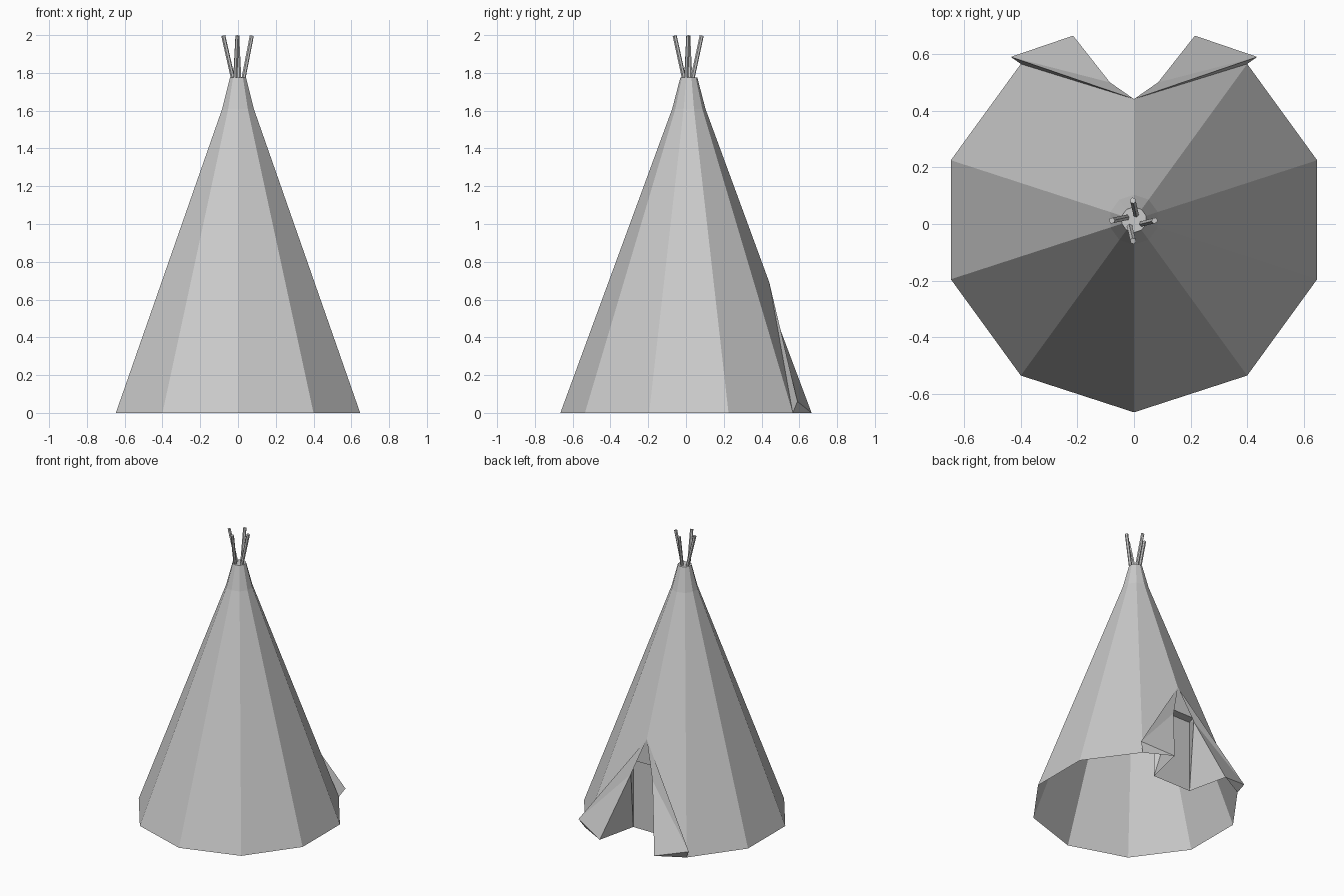
import bpy, bmesh, math
from mathutils import Vector

cube = bpy.data.objects.get("Cube")
if cube:
    bpy.data.objects.remove(cube, do_unlink=True)

grey = bpy.data.materials.new("canvas_grey")
grey.use_nodes = True
colour = (0.6, 0.6, 0.6, 1)
grey.diffuse_color = colour
grey.node_tree.nodes["Principled BSDF"].inputs["Base Color"].default_value = colour


def finish(name, bm):
    mesh = bpy.data.meshes.new(name)
    bm.normal_update()
    bm.to_mesh(mesh)
    bm.free()
    mesh.materials.append(grey)
    obj = bpy.data.objects.new(name, mesh)
    bpy.context.collection.objects.link(obj)
    return obj


def panels(name, polygons, point, facing):
    """Flat panels whose normals face towards (1) or away from (-1) a point."""
    bm = bmesh.new()
    for poly in polygons:
        face = bm.faces.new([bm.verts.new(p) for p in poly])
        face.normal_update()
        to_point = Vector(point) - face.calc_center_median()
        if face.normal.dot(to_point) * facing < 0:
            face.normal_flip()
    bmesh.ops.remove_doubles(bm, verts=bm.verts, dist=0.0005)
    return finish(name, bm)


def mirrored(p, side):
    return Vector((p[0] * side, p[1], p[2]))


# Cover: ten-sided hollow cone with a steeper neck
SIDES, DOOR = 10, 5
centre = Vector((0, 0.015, 0))
profile = [(0.68, 0), (0.088, 1.61), (0.045, 1.775)]


def ring_point(k, radius, z):
    a = math.tau * k / SIDES - math.pi / 2
    return centre + Vector((radius * math.cos(a), radius * math.sin(a), z))


bm = bmesh.new()
rings = [[bm.verts.new(ring_point(k, r, z)) for k in range(SIDES)] for r, z in profile]

# The rear corner is lifted up its ridge to open the doorway
door_vert = rings[0][DOOR]
door_vert.co = door_vert.co.lerp(rings[1][DOOR].co, 0.69 / 1.61)
peak = door_vert.co.copy()
rim = rings[0][DOOR - 1].co.copy()
for low, high in zip(rings, rings[1:]):
    for k in range(SIDES):
        n = (k + 1) % SIDES
        bm.faces.new((low[k], low[n], high[n], high[k]))
bm.faces.new(rings[-1])
finish("tent_cover", bm)

# Door flaps: folded outwards, one each side
fold = (0.085, 0.5, 0.44)
tip = (0.215, 0.665, 0)
corner = (0.435, 0.59, 0.06)
for side, name in ((1, "left_door_flap"), (-1, "right_door_flap")):
    shape = [(peak, fold, corner), (fold, tip, corner),
             (peak, corner, rim), (tip, corner, rim)]
    panels(name, [[mirrored(p, side) for p in poly] for poly in shape],
           (0.27 * side, 0.53, 0.1), -1)

# Doorway recess: back wall, small ceiling, gable and side walls
base = (0.15, 0.38, 0)
jamb = (0.15, 0.38, 0.51)
lintel = (0.13, 0.44, 0.51)
recess = [
    [base, jamb, mirrored(jamb, -1), mirrored(base, -1)],
    [jamb, lintel, mirrored(lintel, -1), mirrored(jamb, -1)],
    [peak, lintel, mirrored(lintel, -1)],
]
for side in (1, -1):
    for poly in ((base, jamb, fold), (base, fold, tip),
                 (jamb, lintel, fold), (lintel, peak, fold)):
        recess.append([mirrored(p, side) for p in poly])
panels("doorway_recess", recess, (0, 1.2, 0.2), 1)

# Poles: four leaning stakes crossing at the neck
poles = [
    ("left_pole", (0.025, 0, 1.75), (0.073, 0.012, 1.997)),
    ("right_pole", (-0.022, 0.024, 1.75), (-0.078, 0.012, 1.997)),
    ("back_pole", (0.008, 0.03, 1.75), (-0.004, 0.083, 1.997)),
    ("front_pole", (-0.016, -0.006, 1.75), (-0.003, -0.06, 1.997)),
]
for name, foot, top in poles:
    foot, top = Vector(foot), Vector(top)
    axis = top - foot
    bm = bmesh.new()
    bmesh.ops.create_cone(bm, cap_ends=True, segments=6, radius1=0.011,
                          radius2=0.011, depth=axis.length)
    obj = finish(name, bm)
    obj.location = (foot + top) / 2
    obj.rotation_euler = axis.to_track_quat("Z", "Y").to_euler()
